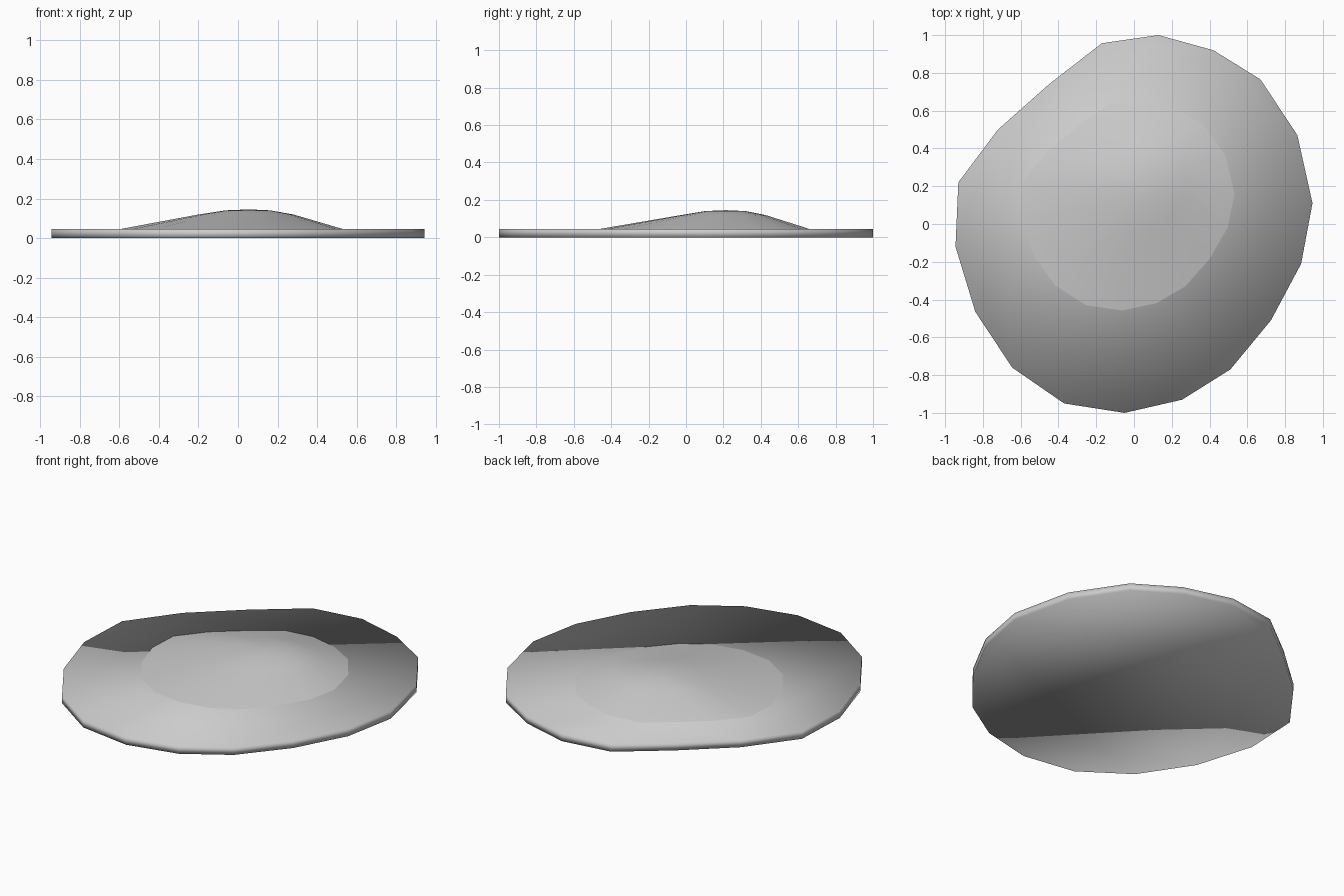
import bpy, bmesh

if "Cube" in bpy.data.objects:
    bpy.data.objects.remove(bpy.data.objects["Cube"])

# Irregular 18-sided outline shared by both parts
OUTLINE = [(.13, 1), (-.17, .957), (-.45, .74), (-.72, .50), (-.93, .22), (-.945, -.12),
           (-.84, -.465), (-.645, -.76), (-.37, -.95), (-.05, -1), (.255, -.93),
           (.51, -.77), (.725, -.51), (.885, -.21), (.945, .11), (.865, .47),
           (.67, .765), (.42, .92)]


def loft(name, rings, bottom=True, top=None):
    """Stack scaled outlines (cx, cy, sx, sy, z); top is a flat cap or a pole point."""
    bm = bmesh.new()
    loops = [[bm.verts.new((cx + x * sx, cy + y * sy, z)) for x, y in OUTLINE]
             for cx, cy, sx, sy, z in rings]
    n = len(OUTLINE)
    for a, b in zip(loops, loops[1:]):
        for i in range(n):
            j = (i + 1) % n
            bm.faces.new((a[i], a[j], b[j], b[i]))
    if bottom:
        bm.faces.new(loops[0][::-1])
    if top:
        pole = bm.verts.new(top)
        for i in range(n):
            bm.faces.new((loops[-1][i], loops[-1][(i + 1) % n], pole))
    else:
        bm.faces.new(loops[-1])
    bmesh.ops.recalc_face_normals(bm, faces=bm.faces[:])
    for f in bm.faces:
        f.smooth = True
    mesh = bpy.data.meshes.new(name)
    bm.to_mesh(mesh)
    bm.free()
    obj = bpy.data.objects.new(name, mesh)
    bpy.context.collection.objects.link(obj)
    return obj


# Thin slab with softly shaded rim
loft("base_slab", [(0, 0, 1, 1, 0), (0, 0, 1, 1, .045)])

# Low off-centre mound rising from the slab
loft("mound", [(-.033, .10, .598, .558, .045),
               (.04, .20, .255, .225, .119),
               (.05, .21, .12, .11, .14)],
     bottom=False, top=(.055, .215, .145))
